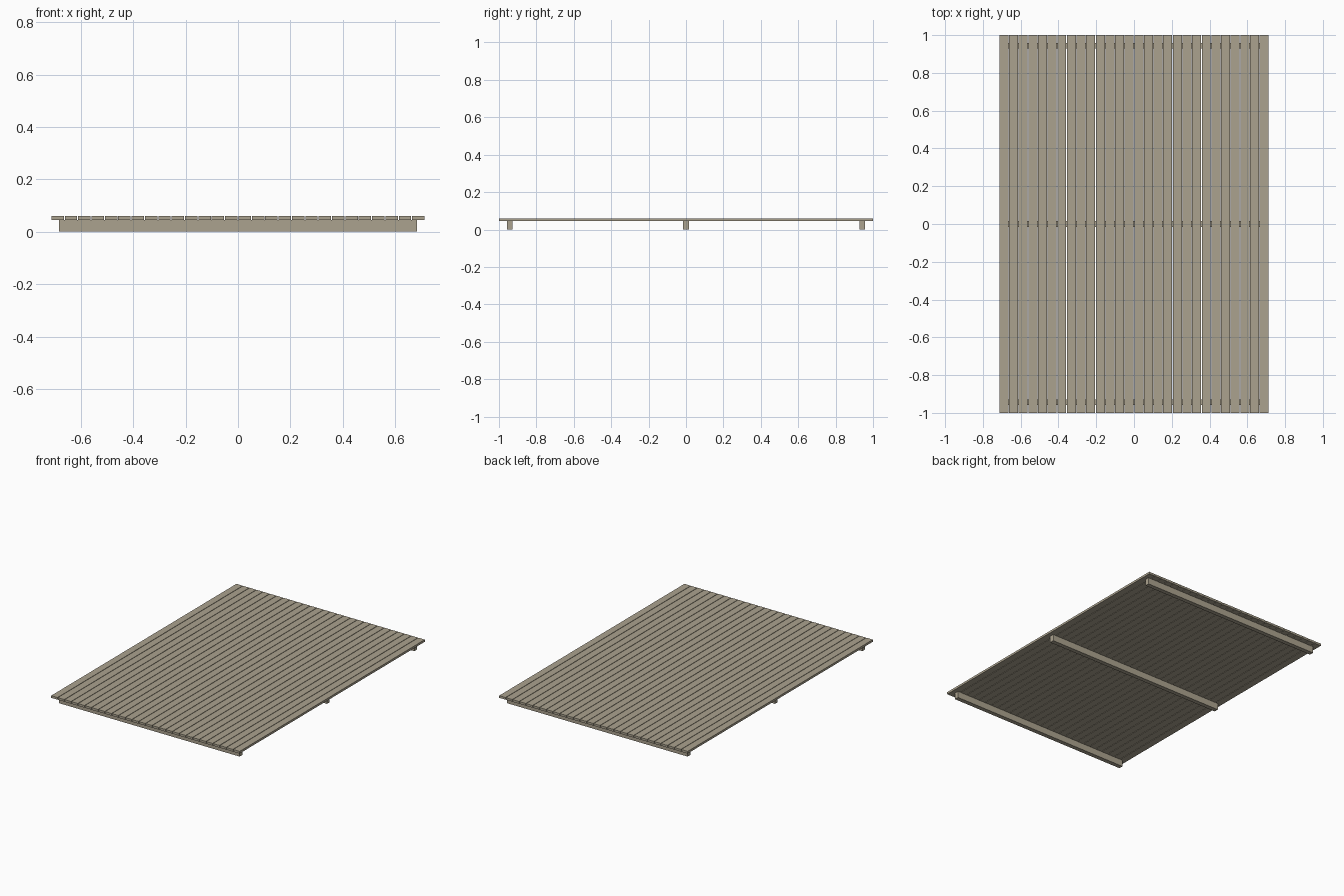
import bpy
import bmesh
from mathutils import Matrix

if "Cube" in bpy.data.objects:
    bpy.data.objects.remove(bpy.data.objects["Cube"])

wood = bpy.data.materials.new("weathered_wood")
wood.diffuse_color = (0.41, 0.365, 0.275, 1.0)
wood.use_nodes = True
wood.node_tree.nodes["Principled BSDF"].inputs["Base Color"].default_value = wood.diffuse_color


def box(name, size, centre):
    """Sharp-edged timber with real dimensions."""
    mesh = bpy.data.meshes.new(name)
    bm = bmesh.new()
    bmesh.ops.create_cube(bm, size=1.0, matrix=Matrix.Diagonal((*size, 1.0)))
    bm.to_mesh(mesh)
    bm.free()
    mesh.materials.append(wood)
    obj = bpy.data.objects.new(name, mesh)
    obj.location = centre
    bpy.context.collection.objects.link(obj)
    return obj


SLATS = 28
GAP = 0.0035
WIDTH = 1.4245
BEAM_H = 0.0445
SLAT_H = 0.015
slat_w = (WIDTH - GAP * (SLATS - 1)) / SLATS

# Deck slats running front to back, with narrow open gaps
for i in range(SLATS):
    x = -WIDTH / 2 + slat_w / 2 + i * (slat_w + GAP)
    box(f"deck_slat_{i + 1:02d}", (slat_w, 2.0, SLAT_H), (x, 0, BEAM_H + SLAT_H / 2))

# Three cross beams under the deck
for name, y in (("front_beam", -0.943), ("middle_beam", 0.0), ("back_beam", 0.943)):
    box(name, (1.366, 0.03, BEAM_H), (0, y, BEAM_H / 2))
